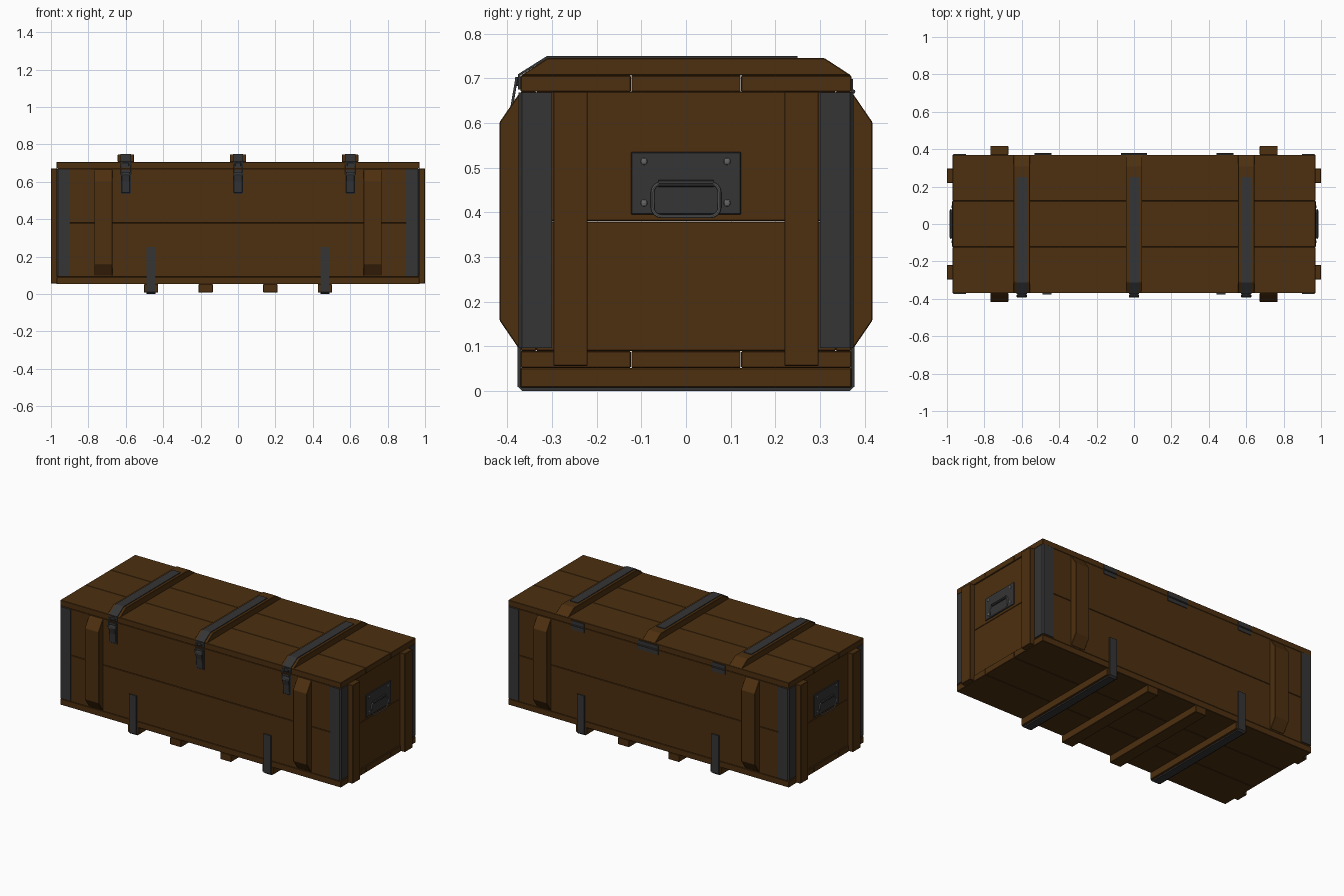
import bpy, bmesh, math
from mathutils import Vector

if "Cube" in bpy.data.objects:
    bpy.data.objects.remove(bpy.data.objects["Cube"])


def material(name, rgb):
    m = bpy.data.materials.new(name)
    m.diffuse_color = (*rgb, 1)
    m.use_nodes = True
    m.node_tree.nodes["Principled BSDF"].inputs["Base Color"].default_value = m.diffuse_color
    return m


WOOD = material("brown wood", (0.075, 0.029, 0.005))
METAL = material("dark metal", (0.035, 0.035, 0.036))
STEEL = material("bare steel", (0.13, 0.13, 0.13))


def finish(name, bm, mat, bevel=0.0, thick=0.0):
    bmesh.ops.recalc_face_normals(bm, faces=bm.faces)
    me = bpy.data.meshes.new(name)
    bm.to_mesh(me)
    bm.free()
    me.materials.append(mat)
    ob = bpy.data.objects.new(name, me)
    bpy.context.collection.objects.link(ob)
    if thick:
        s = ob.modifiers.new("thickness", 'SOLIDIFY')
        s.thickness, s.offset, s.use_even_offset = thick, 0, True
    if bevel:
        b = ob.modifiers.new("bevel", 'BEVEL')
        b.width, b.segments, b.limit_method = bevel, 1, 'ANGLE'
    return ob


def box(name, x, y, z, mat=WOOD, bevel=0.002):
    """Box from (min, max) pairs."""
    bm = bmesh.new()
    bmesh.ops.create_cube(bm, size=1)
    for v in bm.verts:
        v.co = [r[0] + (r[1] - r[0]) * (c + 0.5) for r, c in zip((x, y, z), v.co)]
    return finish(name, bm, mat, bevel)


def prism(name, pts, x0, x1, mat=WOOD, bevel=0.002):
    """Closed (y, z) profile extruded along x."""
    bm = bmesh.new()
    f = bm.faces.new([bm.verts.new((x0, y, z)) for y, z in pts])
    r = bmesh.ops.extrude_face_region(bm, geom=[f])
    for v in r["geom"]:
        if isinstance(v, bmesh.types.BMVert):
            v.co.x = x1
    return finish(name, bm, mat, bevel)


def ribbon(name, pts, direction, mat=METAL, thick=0.006):
    """Open path of 3D points swept along a direction, as a thin sheet."""
    bm = bmesh.new()
    a = [bm.verts.new(p) for p in pts]
    b = [bm.verts.new(Vector(p) + Vector(direction)) for p in pts]
    for i in range(len(pts) - 1):
        bm.faces.new((a[i], a[i + 1], b[i + 1], b[i]))
    return finish(name, bm, mat, 0, thick)


def wire(name, pts, radius, mat=STEEL, cyclic=True):
    cu = bpy.data.curves.new(name, 'CURVE')
    cu.dimensions, cu.bevel_depth, cu.bevel_resolution = '3D', radius, 2
    cu.use_fill_caps = True
    sp = cu.splines.new('POLY')
    sp.points.add(len(pts) - 1)
    for p, c in zip(sp.points, pts):
        p.co = (*c, 1)
    sp.use_cyclic_u = cyclic
    cu.materials.append(mat)
    ob = bpy.data.objects.new(name, cu)
    bpy.context.collection.objects.link(ob)
    bpy.context.view_layer.objects.active = ob
    ob.select_set(True)
    bpy.ops.object.convert(target='MESH')
    bpy.ops.object.shade_smooth_by_angle()
    ob.select_set(False)


def rounded_rect(u0, u1, v0, v1, r):
    pts = []
    for cu, cv, a0 in ((u1 - r, v1 - r, 0), (u0 + r, v1 - r, 90),
                       (u0 + r, v0 + r, 180), (u1 - r, v0 + r, 270)):
        for k in range(5):
            a = math.radians(a0 + 22.5 * k)
            pts.append((cu + r * math.cos(a), cv + r * math.sin(a)))
    return pts


# Floor and lid planks
for y0, y1 in ((-0.37, -0.1235), (-0.1225, 0.1225), (0.1235, 0.37)):
    box("floor_plank", (-0.97, 0.97), (y0, y1), (0.052, 0.09))
    box("lid_plank", (-0.97, 0.97), (y0, y1), (0.67, 0.706))

# Wall planks, two per side
for z in ((0.09, 0.3795), (0.3805, 0.67)):
    for s in (-1, 1):
        box("side_plank", (-0.965, 0.965), sorted((s * 0.335, s * 0.37)), z)
        box("end_plank", sorted((s * 0.93, s * 0.965)), (-0.335, 0.335), z)

# Battens with chamfered ends on front and back, plain ones on the ends
for s in (-1, 1):
    for cx in (-0.72, 0.72):
        prism("side_batten", [(s * 0.37, 0.098), (s * 0.376, 0.098), (s * 0.417, 0.158),
                              (s * 0.417, 0.602), (s * 0.376, 0.662), (s * 0.37, 0.668)],
              cx - 0.048, cx + 0.048)
    for t in (-1, 1):
        box("end_batten", sorted((s * 0.965, s * 1.0)),
            sorted((t * 0.22, t * 0.297)), (0.056, 0.67))

# Metal corner angles
for s in (-1, 1):
    for t in (-1, 1):
        ribbon("corner_angle", [(s * 0.897, t * 0.372, 0.097), (s * 0.962, t * 0.372, 0.097),
                                (s * 0.968, t * 0.366, 0.097), (s * 0.968, t * 0.30, 0.097)],
               (0, 0, 0.571))

# Floor runners, the outer two wrapped in a metal strap
for cx in (-0.465, -0.173, 0.173, 0.465):
    box("floor_runner", (cx - 0.038, cx + 0.038), (-0.37, 0.37), (0.008, 0.052))
    if abs(cx) > 0.3:
        x = cx - 0.025
        ribbon("runner_strap", [(x, -0.373, 0.25), (x, -0.373, 0.012), (x, -0.364, 0.004),
                                (x, 0.364, 0.004), (x, 0.373, 0.012), (x, 0.373, 0.25)],
               (0.05, 0, 0), METAL, 0.008)

# Lid battens, straps and front latches
for cx in (-0.6, 0, 0.6):
    prism("lid_batten", [(-0.37, 0.706), (0.37, 0.706), (0.31, 0.745), (-0.31, 0.745)],
          cx - 0.044, cx + 0.044)
    x = cx - 0.028
    ribbon("lid_strap", [(x, -0.373, 0.675), (x, -0.373, 0.708), (x, -0.311, 0.747),
                         (x, 0.25, 0.747)], (0.056, 0, 0), METAL, 0.005)
    box("latch_plate", (cx - 0.027, cx + 0.027), (-0.374, -0.37), (0.535, 0.662), METAL, 0)
    prism("latch_lever", [(-0.374, 0.54), (-0.379, 0.54), (-0.384, 0.60), (-0.392, 0.635),
                          (-0.386, 0.65), (-0.374, 0.65)], cx - 0.023, cx + 0.023, METAL)
    wire("latch_bail", [(u, -0.379 - 0.012 * (0.70 - v) / 0.07, v) for u, v in
                        rounded_rect(cx - 0.025, cx + 0.025, 0.635, 0.70, 0.008)], 0.003)
    box("latch_hook", (cx - 0.016, cx + 0.016), (-0.383, -0.374), (0.683, 0.703), METAL)

# Back hinges
for cx, w in ((-0.487, 0.045), (0, 0.07), (0.487, 0.045)):
    box("hinge_leaf", (cx - w, cx + w), (0.37, 0.374), (0.642, 0.698), METAL, 0)
    wire("hinge_pin", [(cx - w, 0.374, 0.67), (cx + w, 0.374, 0.67)], 0.005, METAL, False)

# End handles: plate, bracket, ring and rivets
for s in (-1, 1):
    box("handle_plate", sorted((s * 0.965, s * 0.972)), (-0.123, 0.123), (0.395, 0.535), METAL)
    wire("handle_bracket", [(s * 0.974, -0.062, 0.465), (s * 0.974, 0.062, 0.465)],
         0.008, METAL, False)
    wire("handle_ring", [(s * (0.976 + 0.006 * (0.465 - v) / 0.075), u, v) for u, v in
                         rounded_rect(-0.075, 0.075, 0.391, 0.465, 0.02)], 0.004)
    for y in (-0.094, 0.092):
        for z in (0.421, 0.514):
            bm = bmesh.new()
            bmesh.ops.create_uvsphere(bm, u_segments=10, v_segments=6, radius=0.008)
            for v in bm.verts:
                v.co = (s * 0.972 + v.co.x * 0.5, y + v.co.y, z + v.co.z)
            finish("rivet", bm, STEEL)
